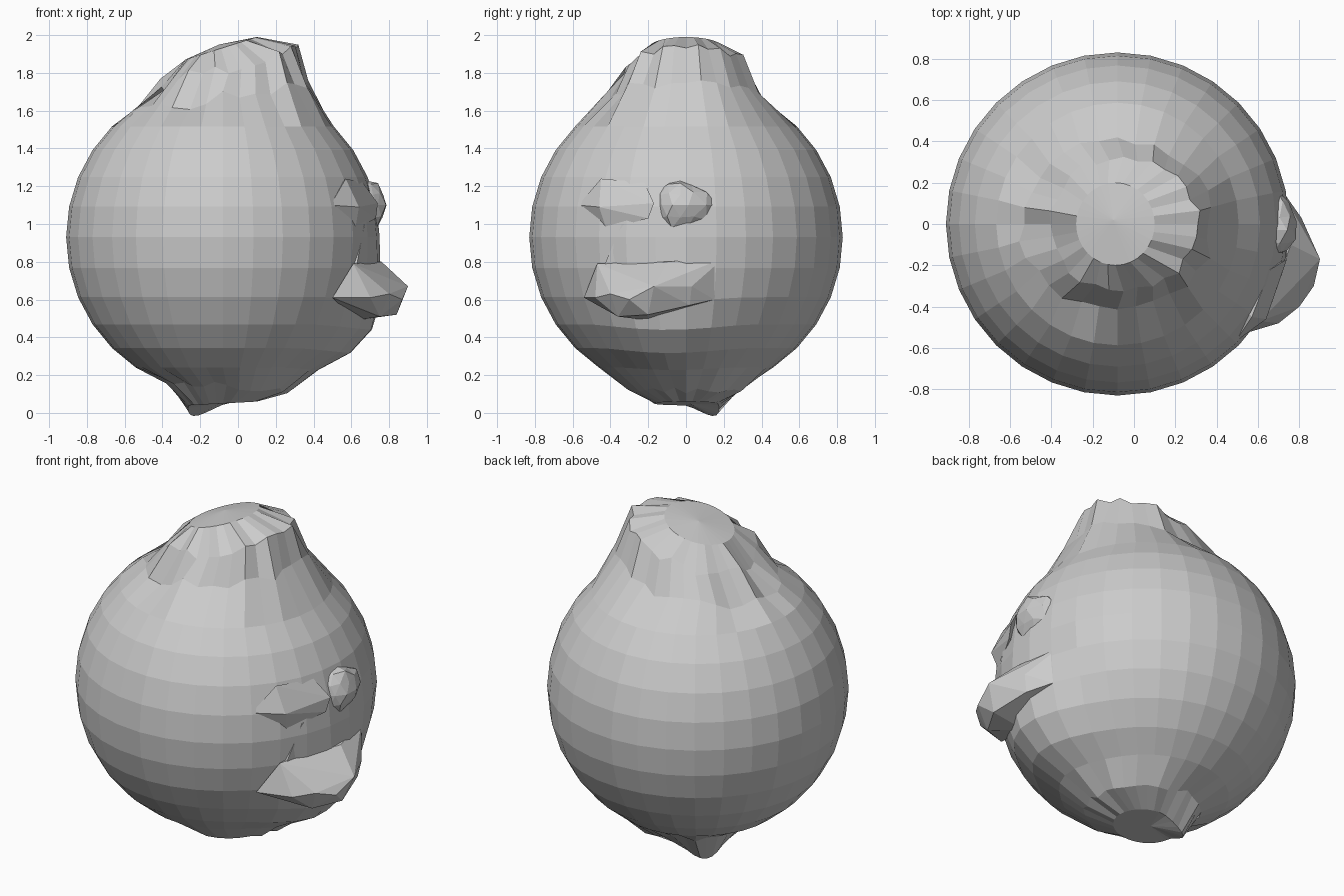
import bpy, bmesh, math, random
from mathutils import Vector

if "Cube" in bpy.data.objects:
    bpy.data.objects.remove(bpy.data.objects["Cube"], do_unlink=True)

random.seed(7)
grey = bpy.data.materials.new("plain grey")
grey.use_nodes = True
grey.diffuse_color = (0.6, 0.6, 0.6, 1)
grey.node_tree.nodes["Principled BSDF"].inputs["Base Color"].default_value = (0.6, 0.6, 0.6, 1)


def finish(bm, name):
    bmesh.ops.recalc_face_normals(bm, faces=bm.faces)
    mesh = bpy.data.meshes.new(name)
    bm.to_mesh(mesh)
    bm.free()
    mesh.materials.append(grey)
    obj = bpy.data.objects.new(name, mesh)
    bpy.context.collection.objects.link(obj)


def grab(bm, center, move, radius):
    """Soft pull of all points near the center."""
    for v in bm.verts:
        d = (v.co - Vector(center)).length / radius
        if d < 1:
            v.co += Vector(move) * (1 - d * d) ** 2


def lump(name, points):
    """Faceted lump wrapped around a few points."""
    bm = bmesh.new()
    for p in points:
        bm.verts.new(p)
    hull = bmesh.ops.convex_hull(bm, input=bm.verts)
    inside = [g for g in hull["geom_interior"] if isinstance(g, bmesh.types.BMVert)]
    bmesh.ops.delete(bm, geom=inside, context="VERTS")
    finish(bm, name)


# Body: round ball whose end rings are stretched into a crown and a base
RADIUS, CX, CZ, RINGS = 0.83, -0.08, 0.93, 16
# ring: (center x, x radius, y radius, height, rise towards +x, roughness)
SHAPED = {
    1: (-0.09, 0.19, 0.20, 1.93, 0.06, 0.0),
    2: (-0.05, 0.37, 0.33, 1.83, 0.09, 0.035),
    3: (-0.08, 0.47, 0.42, 1.67, 0.08, 0.035),
    14: (-0.06, 0.33, 0.31, 0.14, -0.02, 0.02),
    15: (-0.08, 0.18, 0.17, 0.05, 0.01, 0.0),
}
bm = bmesh.new()
bmesh.ops.create_uvsphere(bm, u_segments=32, v_segments=RINGS, radius=RADIUS)
for v in bm.verts:
    ring = round(math.acos(max(-1, min(1, v.co.z / RADIUS))) / math.pi * RINGS)
    a = math.atan2(v.co.y, v.co.x)
    if ring in SHAPED:
        cx, rx, ry, z, rise, rough = SHAPED[ring]
        k = 1 + random.uniform(-2, 1) * rough
        v.co = (cx + rx * k * math.cos(a), ry * k * math.sin(a),
                z + rise * math.cos(a) + random.uniform(-1, 1) * rough)
    elif ring == 0:
        v.co = (-0.1, 0.02, 1.95)
    elif ring == RINGS:
        v.co = (-0.1, 0.02, 0.05)
    else:
        v.co += Vector((CX, 0, CZ))
grab(bm, (0.6, -0.1, 0.42), (0.11, 0, -0.03), 0.5)      # chin
grab(bm, (-0.2, 0.13, 0.05), (-0.03, 0.02, -0.06), 0.16)  # stub under the base
finish(bm, "body")

# Snout
lump("snout", [
    (0.90, -0.17, 0.67), (0.87, -0.30, 0.60), (0.84, -0.20, 0.52),
    (0.75, -0.36, 0.51), (0.80, -0.40, 0.63), (0.70, -0.48, 0.61),
    (0.61, -0.47, 0.79), (0.76, -0.10, 0.80), (0.79, 0.02, 0.57),
    (0.71, 0.15, 0.60), (0.81, 0.03, 0.67), (0.69, 0.20, 0.82),
    (0.50, -0.54, 0.61), (0.62, -0.20, 0.49)])
lump("snout_bridge", [
    (0.70, -0.12, 0.78), (0.62, -0.45, 0.74), (0.73, -0.15, 0.97),
    (0.67, -0.34, 1.00), (0.50, -0.40, 0.80), (0.60, 0.00, 0.90)])

# Brow and cheek beside the eye
lump("cheek", [
    (0.49, -0.57, 1.10), (0.57, -0.45, 1.24), (0.74, -0.17, 1.11),
    (0.73, -0.20, 1.03), (0.64, -0.46, 1.09), (0.62, -0.42, 0.97),
    (0.66, -0.22, 1.22), (0.45, -0.30, 1.10)])

# Eye: small crumpled ball with a pointed corner
bm = bmesh.new()
bmesh.ops.create_icosphere(bm, subdivisions=2, radius=1)
for v in bm.verts:
    k = random.uniform(0.85, 1.08)
    v.co = Vector((0.69 + 0.10 * k * v.co.x, -0.03 + 0.14 * k * v.co.y, 1.10 + 0.14 * k * v.co.z))
grab(bm, (0.69, 0.11, 1.09), (0.0, 0.05, 0.0), 0.12)
finish(bm, "eye")
